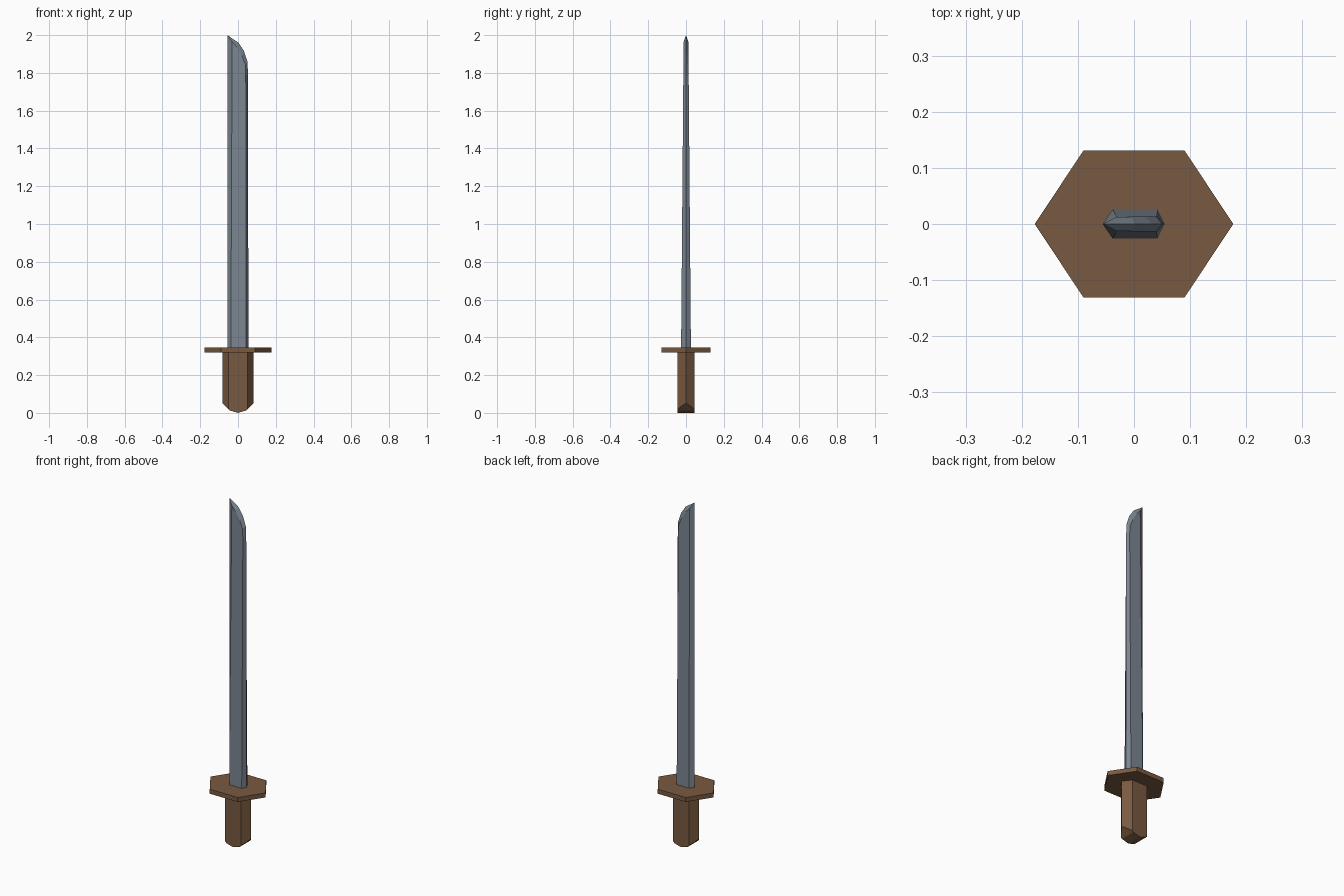
import bpy, bmesh
from mathutils import Vector

if "Cube" in bpy.data.objects:
    bpy.data.objects.remove(bpy.data.objects["Cube"])


def material(name, rgb):
    m = bpy.data.materials.new(name)
    m.diffuse_color = (*rgb, 1)
    m.use_nodes = True
    m.node_tree.nodes["Principled BSDF"].inputs["Base Color"].default_value = m.diffuse_color
    return m


wood = material("brown wood", (0.19, 0.102, 0.052))
steel = material("blue grey steel", (0.2, 0.235, 0.28))


def finish(bm, name, mat):
    bmesh.ops.recalc_face_normals(bm, faces=bm.faces)
    me = bpy.data.meshes.new(name)
    bm.to_mesh(me)
    bm.free()
    me.materials.append(mat)
    ob = bpy.data.objects.new(name, me)
    bpy.context.collection.objects.link(ob)


def hex_prism(point_x, flat_x, half_y, z0, z1):
    """Upright hexagonal prism with points on +x and -x."""
    pts = [(point_x, 0), (flat_x, half_y), (-flat_x, half_y),
           (-point_x, 0), (-flat_x, -half_y), (flat_x, -half_y)]
    bm = bmesh.new()
    base = bm.faces.new([bm.verts.new((x, y, z0)) for x, y in pts])
    ext = bmesh.ops.extrude_face_region(bm, geom=[base], use_keep_orig=True)
    top = [v for v in ext["geom"] if isinstance(v, bmesh.types.BMVert)]
    bmesh.ops.translate(bm, verts=top, vec=(0, 0, z1 - z0))
    return bm


# Guard: flat hexagonal plate
finish(hex_prism(0.177, 0.09, 0.131, 0.319, 0.345), "guard", wood)

# Grip: hexagonal bar whose lower end is chamfered in two steps per side
bm = hex_prism(0.083, 0.05, 0.046, 0.0, 0.32)
for (xa, za), (xb, zb) in (((0.083, 0.052), (0.042, 0.012)), ((0.042, 0.012), (0, 0))):
    for s in (1, -1):
        normal = Vector((s * (za - zb), 0, -(xa - xb)))
        cut = bmesh.ops.bisect_plane(bm, geom=bm.verts[:] + bm.edges[:] + bm.faces[:],
                                     plane_co=(s * xa, 0, za), plane_no=normal,
                                     clear_outer=True)
        rim = [e for e in cut["geom_cut"] if isinstance(e, bmesh.types.BMEdge)]
        bmesh.ops.contextual_create(bm, geom=rim)
finish(bm, "grip", wood)

# Blade: thin outer edge outline, and inset flats that thin toward the tip
edge = [(-0.056, 0.34), (0.055, 0.34), (0.053, 1.79), (0.050, 1.86),
        (0.032, 1.915), (0.002, 1.96), (-0.056, 2.0)]
flat = [(-0.038, 0.34), (0.042, 0.34), (0.041, 1.79), (0.039, 1.845),
        (0.021, 1.89), (-0.005, 1.935), (-0.031, 1.965)]
bm = bmesh.new()
outer = [bm.verts.new((x, 0, z)) for x, z in edge]
for s in (1, -1):
    inner = [bm.verts.new((x, s * (0.026 - 0.0082 * (z - 0.34)), z)) for x, z in flat]
    bm.faces.new(inner)
    for i in range(len(edge)):
        j = (i + 1) % len(edge)
        bm.faces.new((outer[i], outer[j], inner[j], inner[i]))
finish(bm, "blade", steel)
